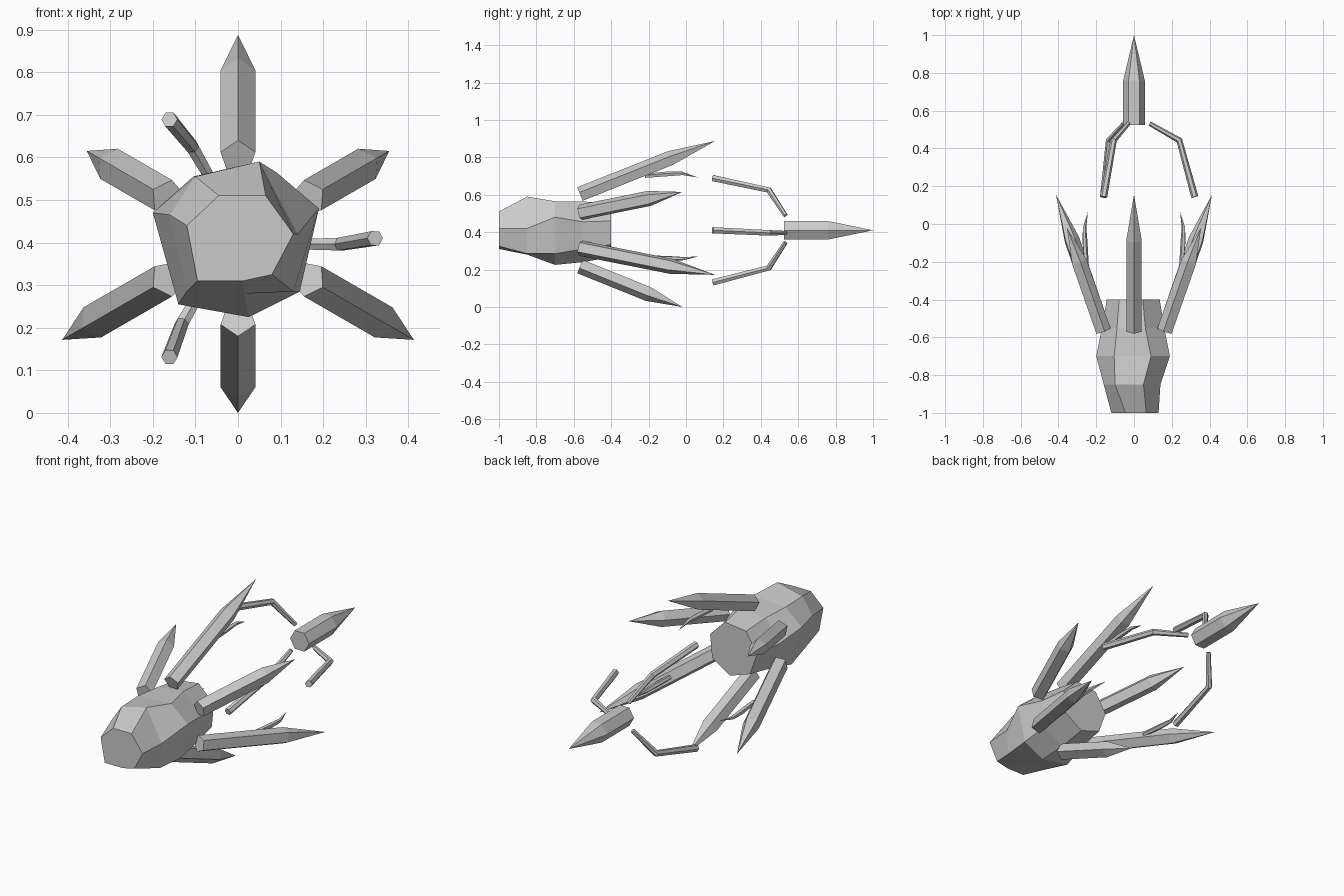
import bpy, bmesh
from math import sin, cos, tau, radians
from mathutils import Vector, Matrix

cube = bpy.data.objects.get("Cube")
if cube:
    bpy.data.objects.remove(cube, do_unlink=True)

CENTRE = 0.41  # height of the long axis

grey = bpy.data.materials.new("plain_grey")
grey.use_nodes = True
grey.diffuse_color = (0.6, 0.6, 0.6, 1)
grey.node_tree.nodes["Principled BSDF"].inputs["Base Color"].default_value = (0.6, 0.6, 0.6, 1)


def loft(name, rings, tip=None):
    """Flat-faced skin through rings of points, closed by a cap or a tip."""
    bm = bmesh.new()
    loops = [[bm.verts.new(p) for p in ring] for ring in rings]
    n = len(loops[0])
    for a, b in zip(loops, loops[1:]):
        for i in range(n):
            j = (i + 1) % n
            bm.faces.new((a[i], a[j], b[j], b[i]))
    bm.faces.new(loops[0])
    if tip is None:
        bm.faces.new(loops[-1])
    else:
        apex = bm.verts.new(tip)
        for i in range(n):
            bm.faces.new((loops[-1][i], loops[-1][(i + 1) % n], apex))
    bmesh.ops.recalc_face_normals(bm, faces=bm.faces)
    mesh = bpy.data.meshes.new(name)
    bm.to_mesh(mesh)
    bm.free()
    mesh.materials.append(grey)
    obj = bpy.data.objects.new(name, mesh)
    bpy.context.collection.objects.link(obj)
    return obj


def rod(name, path, radii, sides, angle, tip=False, turn=0):
    """Prism along (side, y, out) points, spun around the long axis to an angle."""
    pts = [Vector(p) for p in path]
    rings = []
    for k in range(len(radii)):
        before = pts[k] - pts[k - 1] if k else None
        after = pts[k + 1] - pts[k] if k + 1 < len(pts) else before
        along = after.normalized() if before is None else (before.normalized() + after.normalized()).normalized()
        if tip and k == len(radii) - 1:
            along = before.normalized()
        across = along.cross(Vector((0, 0, 1))).normalized()
        out = across.cross(along)
        rings.append([pts[k] + radii[k] * (sin(turn + tau * i / sides) * across
                                           + cos(turn + tau * i / sides) * out)
                      for i in range(sides)])
    spin = Matrix.Translation((0, 0, CENTRE)) @ Matrix.Rotation(radians(90 - angle), 4, 'Y')
    rings = [[spin @ p for p in ring] for ring in rings]
    return loft(name, rings, spin @ pts[-1] if tip else None)


# Body: irregular seven-sided rings of (x, z) from front to back
sections = {
    -1.0: ((.13, .42), (.065, .51), (-.045, .51), (-.12, .44), (-.095, .31), (.012, .31), (.08, .325)),
    -.85: ((.14, .42), (.05, .59), (-.1, .555), (-.16, .465), (-.12, .285), (.015, .28), (.13, .285)),
    -.70: ((.19, .48), (.09, .565), (-.105, .555), (-.2, .47), (-.14, .255), (.025, .225), (.145, .285)),
    -.55: ((.16, .455), (.06, .565), (-.09, .55), (-.17, .43), (-.11, .28), (.02, .24), (.14, .31)),
}
rings = [[(x, y, z) for x, z in ring] for y, ring in sections.items()]
rings.append([(.145 * cos(radians(20) + tau * i / 7), -.4, CENTRE + .145 * sin(radians(20) + tau * i / 7))
              for i in range(7)])
loft("body", rings)


# Six splayed legs, long and short in turn, with a hooked claw under each long one
def leg(name, angle, end):
    start, end = Vector((0, -.565, .19)), Vector(end)
    rod(name, [start, start.lerp(end, .67), end], [.043, .043], 5, angle, tip=True)


for angle, place in ((90, "top"), (330, "left"), (210, "right")):
    leg(f"long_leg_{place}", angle, (0, .155, .477))
    rod(f"claw_{place}", [(0, -.22, .29), (0, -.1, .3), (0, -.02, .303), (0, .065, .282)],
        [.012, .014, .01], 5, angle, tip=True)
for angle, place in ((270, "bottom"), (30, "left"), (150, "right")):
    leg(f"short_leg_{place}", angle, (0, -.02, .41))

# Pointed tail behind the legs
rod("tail", [(0, .525, 0), (0, .76, 0), (0, 1, 0)], [.057, .057], 6, 90, tip=True, turn=tau / 4)

# Three bent arms reaching forward from the tail
for angle, place in ((0, "left"), (120, "upper_right"), (240, "lower_right")):
    rod(f"arm_{place}", [(0, .143, .322), (.014, .443, .24), (.014, .532, .083)],
        [.019, .017, .012], 6, angle)
